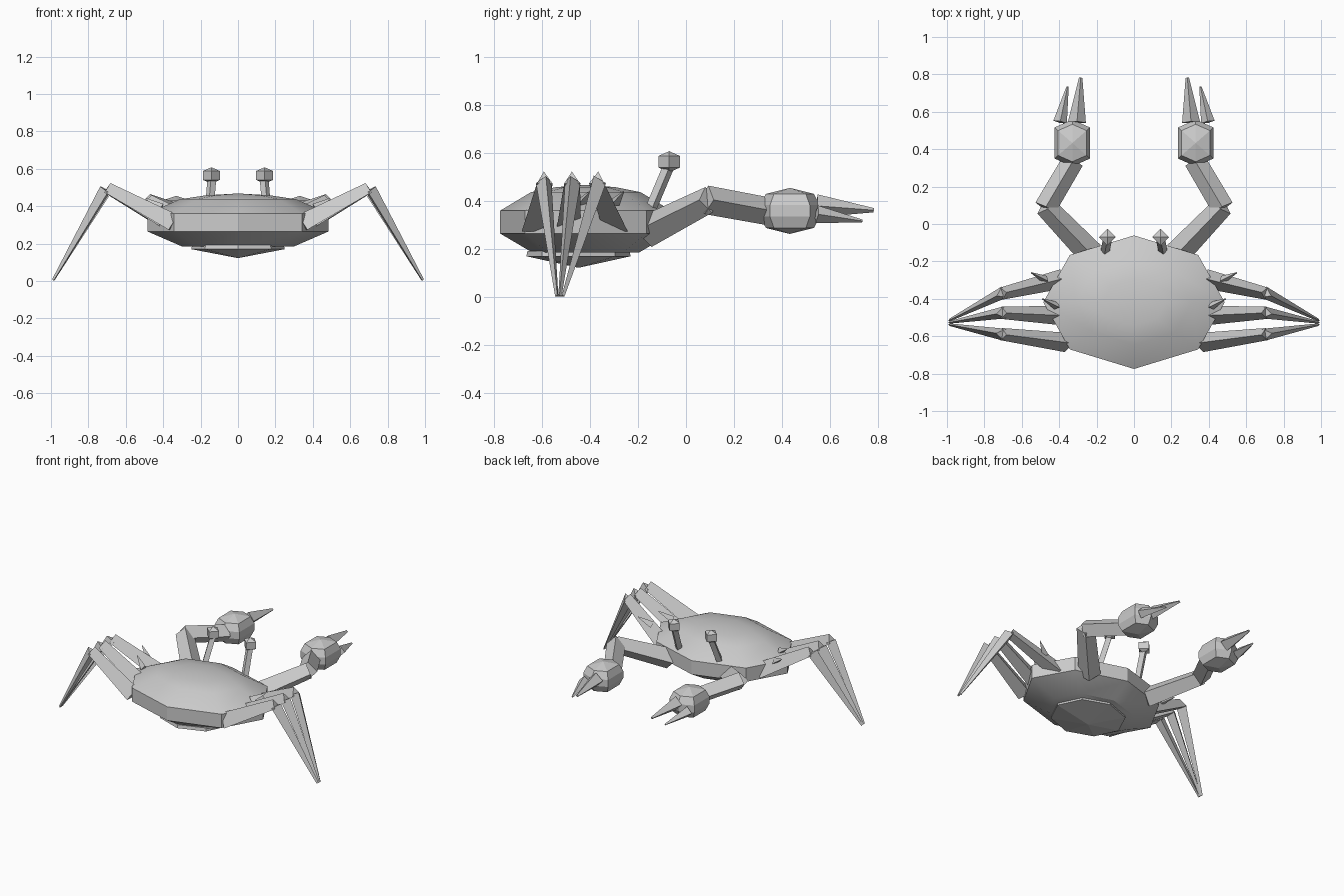
import bpy
import bmesh
from math import cos, sin, pi
from mathutils import Vector, Matrix

cube = bpy.data.objects.get("Cube")
if cube:
    bpy.data.objects.remove(cube, do_unlink=True)

grey = bpy.data.materials.new("shell_grey")
grey.use_nodes = True
grey.diffuse_color = (0.6, 0.6, 0.6, 1)
grey.node_tree.nodes["Principled BSDF"].inputs["Base Color"].default_value = (0.6, 0.6, 0.6, 1)


def finish(name, bm, smooth=False):
    bmesh.ops.recalc_face_normals(bm, faces=bm.faces)
    mesh = bpy.data.meshes.new(name)
    bm.to_mesh(mesh)
    bm.free()
    mesh.materials.append(grey)
    obj = bpy.data.objects.new(name, mesh)
    bpy.context.collection.objects.link(obj)
    if smooth:
        bpy.ops.object.select_all(action='DESELECT')
        obj.select_set(True)
        bpy.context.view_layer.objects.active = obj
        bpy.ops.object.shade_smooth_by_angle(angle=pi / 6)
    return obj


def stack(name, outline, centre, rows, smooth=False):
    """Scaled copies of an outline joined upwards; a zero scale makes a point."""
    bm = bmesh.new()
    rings = []
    for z, s in rows:
        pts = outline if s else [(0, 0)]
        rings.append([bm.verts.new((centre[0] + x * s, centre[1] + y * s, z)) for x, y in pts])
    n = len(outline)
    for low, high in zip(rings, rings[1:]):
        for i in range(n):
            j = (i + 1) % n
            corners = [low[i % len(low)], low[j % len(low)], high[j % len(high)], high[i % len(high)]]
            bm.faces.new(list(dict.fromkeys(corners)))
    for ring in (rings[0], rings[-1]):
        if len(ring) > 1:
            bm.faces.new(ring)
    return finish(name, bm, smooth)


def ellipse(rx, ry, n):
    return [(rx * cos(2 * pi * i / n), ry * sin(2 * pi * i / n)) for i in range(n)]


def limb(name, start, end, r1, r2, sides=4):
    """Tapered prism between two points with one ridge facing up."""
    a, b = Vector(start), Vector(end)
    axis = (b - a).normalized()
    side = axis.cross(Vector((0, 0, 1))).normalized()
    up = side.cross(axis)
    bm = bmesh.new()
    rings = []
    for p, r in ((a, r1), (b, r2)):
        rings.append([bm.verts.new(p + r * (up * cos(2 * pi * i / sides) + side * sin(2 * pi * i / sides)))
                      for i in range(sides)])
    for i in range(sides):
        j = (i + 1) % sides
        bm.faces.new((rings[0][i], rings[0][j], rings[1][j], rings[1][i]))
    bm.faces.new(rings[0])
    bm.faces.new(rings[1])
    return finish(name, bm)


# Shell and belly plate
stack("shell", ellipse(0.485, 0.357, 8), (0, -0.418),
      [(0.185, 0.62), (0.265, 1), (0.36, 1), (0.437, 0.64), (0.458, 0.35), (0.468, 0)], True)
stack("belly_plate", ellipse(0.25, 0.217, 8), (0, -0.448), [(0.122, 0), (0.17, 1), (0.192, 0.98)])

# Paired parts
palm_outline = [(0, 0.125), (-0.095, 0.083), (-0.095, -0.083), (0, -0.125), (0.095, -0.083), (0.095, 0.083)]
legs = [((0.37, -0.29), (0.71, -0.37)), ((0.37, -0.49), (0.71, -0.475)), ((0.35, -0.635), (0.71, -0.59))]

for s, label in ((1, "left"), (-1, "right")):
    def m(x, y, z):
        return (s * x, y, z)

    # Eyes
    limb(label + "_eye_stalk", m(0.155, -0.15, 0.36), m(0.14, -0.072, 0.545), 0.024, 0.024)
    stack(label + "_eye", ellipse(0.045, 0.045, 4), (s * 0.142, -0.07),
          [(0.52, 0), (0.54, 1), (0.588, 1), (0.608, 0)])

    # Claw arms
    limb(label + "_upper_arm", m(0.23, -0.16, 0.275), m(0.475, 0.095, 0.405), 0.07, 0.057)
    limb(label + "_forearm", m(0.475, 0.085, 0.405), m(0.325, 0.34, 0.358), 0.06, 0.058)
    stack(label + "_palm", palm_outline, (s * 0.33, 0.433),
          [(0.263, 0), (0.288, 0.8), (0.335, 1), (0.383, 1), (0.43, 0.8), (0.455, 0)])
    limb(label + "_inner_finger", m(0.305, 0.545, 0.38), m(0.285, 0.782, 0.362), 0.048, 0.009)
    limb(label + "_outer_finger", m(0.395, 0.545, 0.345), m(0.355, 0.735, 0.317), 0.037, 0.006)

    # Walking legs, meeting at the foot
    for i, ((hx, hy), (kx, ky)) in enumerate(legs):
        name = "%s_leg_%d_" % (label, i + 1)
        limb(name + "thigh", m(hx, hy, 0.3), m(kx - 0.01, ky, 0.49), 0.06, 0.038, 3)
        limb(name + "shin", m(kx - 0.005, ky, 0.485), m(0.987, -0.526 + 0.012 * (1 - i), 0.005), 0.038, 0.008, 3)

    # Thorns beside the front two legs
    for y in (-0.30, -0.44):
        x = 0.47 if y > -0.4 else 0.41
        limb(label + "_thorn", m(x, y, 0.39), m(x + 0.08, y + 0.04, 0.44), 0.025, 0.003, 3)
